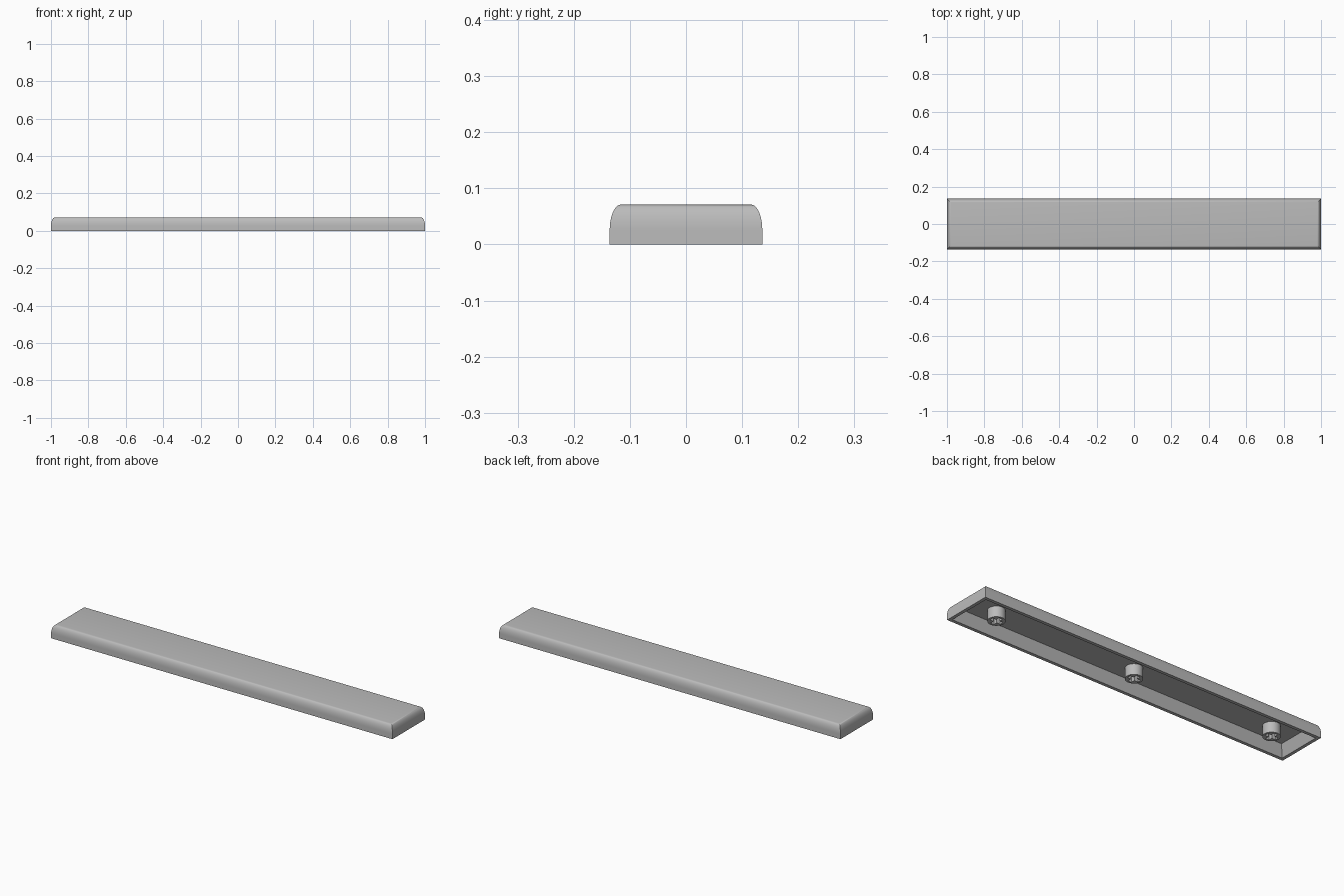
import bpy, bmesh
from math import sin, cos, pi, radians

cube = bpy.data.objects.get("Cube")
if cube:
    bpy.data.objects.remove(cube, do_unlink=True)

HALF_X, HALF_Y, HEIGHT = 1.0, 0.136, 0.071
CEILING = 0.056
RIM = 0.017

grey = bpy.data.materials.new("plain grey plastic")
grey.use_nodes = True
colour = (0.5, 0.5, 0.5, 1)
grey.diffuse_color = colour
grey.node_tree.nodes["Principled BSDF"].inputs["Base Color"].default_value = colour


def shade(obj):
    bpy.ops.object.select_all(action='DESELECT')
    obj.select_set(True)
    bpy.context.view_layer.objects.active = obj
    bpy.ops.object.shade_smooth_by_angle(angle=radians(35))


def key_shell():
    """Hollow bar: stacked rectangles, each given as (inset, height)."""
    steps = 12
    round_w, round_h = 0.02, 0.045
    profile = [(RIM + 0.024, CEILING), (RIM, 0), (0, 0)]
    for i in range(steps + 1):
        a = i / steps * pi / 2
        profile.append((round_w * (1 - cos(a)), HEIGHT - round_h * (1 - sin(a))))

    bm = bmesh.new()
    rings = []
    for inset, z in profile:
        x, y = HALF_X - inset, HALF_Y - inset
        rings.append([bm.verts.new((sx * x, sy * y, z))
                      for sx, sy in ((-1, -1), (1, -1), (1, 1), (-1, 1))])
    for low, high in zip(rings, rings[1:]):
        for i in range(4):
            j = (i + 1) % 4
            bm.faces.new((low[i], low[j], high[j], high[i]))
    bm.faces.new(rings[0])
    bm.faces.new(rings[-1])
    bmesh.ops.recalc_face_normals(bm, faces=bm.faces)

    mesh = bpy.data.meshes.new("key_shell")
    bm.to_mesh(mesh)
    bm.free()
    mesh.materials.append(grey)
    obj = bpy.data.objects.new("key_shell", mesh)
    bpy.context.collection.objects.link(obj)
    shade(obj)


def stem(name, x):
    """Round post with a cross-shaped socket, made from an extruded outline."""
    radius, arm, slot = 0.042, 0.031, 0.01
    circle = [(radius * cos(i * pi / 20), radius * sin(i * pi / 20)) for i in range(40)]
    cross = []
    for c, s in ((1, 0), (0, 1), (-1, 0), (0, -1)):
        for u, v in ((arm, -slot), (arm, slot), (slot, slot)):
            cross.append((u * c - v * s, u * s + v * c))

    curve = bpy.data.curves.new(name, 'CURVE')
    curve.dimensions = '2D'
    curve.fill_mode = 'BOTH'
    curve.extrude = CEILING / 2
    for outline in (circle, cross):
        spline = curve.splines.new('POLY')
        spline.points.add(len(outline) - 1)
        for point, (u, v) in zip(spline.points, outline):
            point.co = (u, v, 0, 1)
        spline.use_cyclic_u = True
    curve.materials.append(grey)
    obj = bpy.data.objects.new(name, curve)
    obj.location = (x, 0, CEILING / 2)
    bpy.context.collection.objects.link(obj)
    bpy.ops.object.select_all(action='DESELECT')
    obj.select_set(True)
    bpy.context.view_layer.objects.active = obj
    bpy.ops.object.convert(target='MESH')
    shade(bpy.context.view_layer.objects.active)


key_shell()
for name, x in (("right_stem", -0.82), ("middle_stem", 0), ("left_stem", 0.82)):
    stem(name, x)
